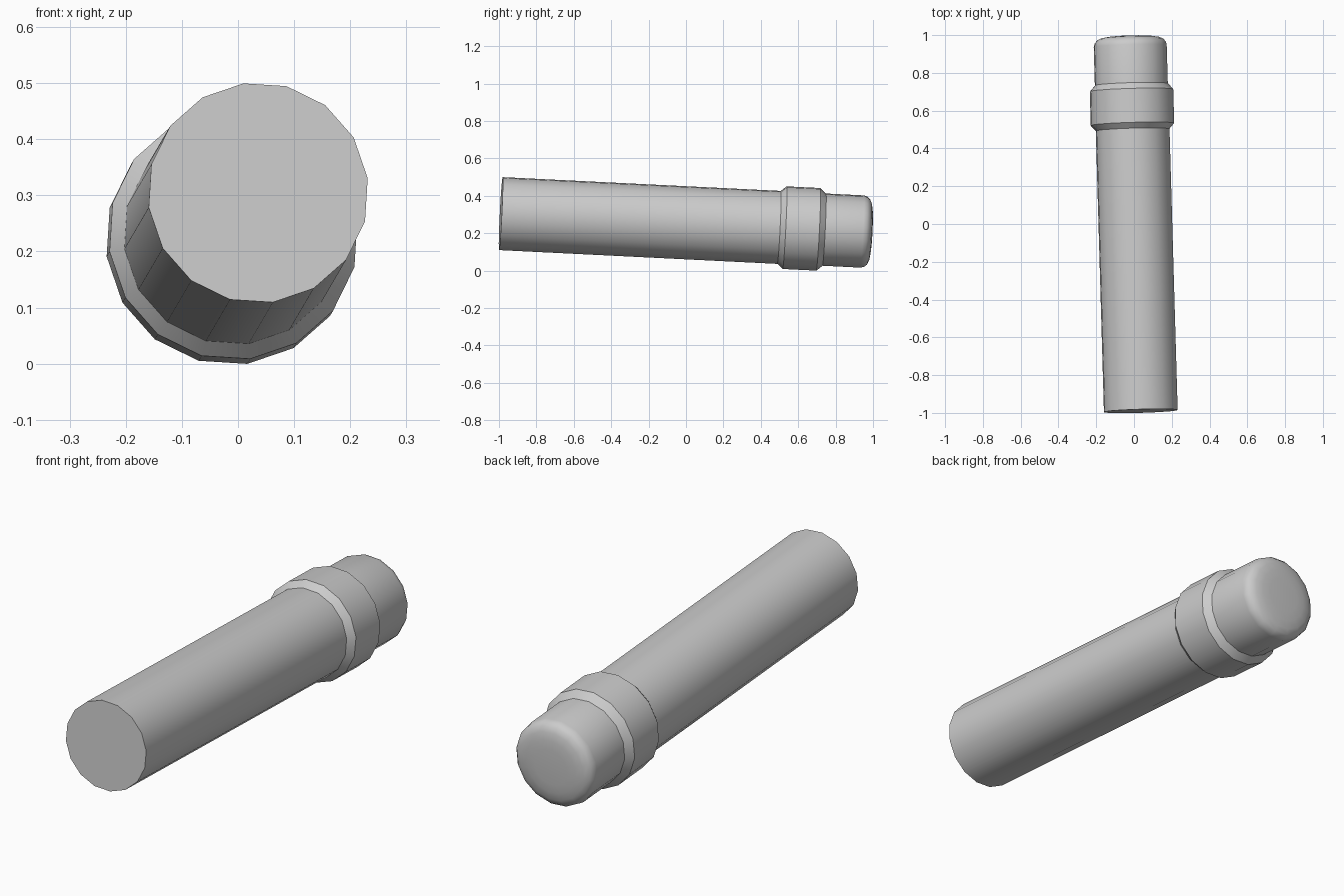
import bpy, bmesh, math
from mathutils import Matrix, Vector

cube = bpy.data.objects.get("Cube")
if cube:
    bpy.data.objects.remove(cube, do_unlink=True)

SIDES = 16
PHASE = math.radians(7.6)

grey = bpy.data.materials.new("plain_grey")
grey.use_nodes = True
color = (0.6, 0.6, 0.6, 1)
grey.diffuse_color = color
grey.node_tree.nodes["Principled BSDF"].inputs["Base Color"].default_value = color

# Shared tilted axis: local y runs from the front end to the back end
origin = Vector((0.036, -0.99, 0.3045))
axis = Vector((-0.029, 1, -0.0495)).normalized()
up = (Vector((0, 0, 1)) - axis * axis.z).normalized()
side = axis.cross(up)
frame = Matrix((side, axis, up)).transposed().to_4x4()
frame.translation = origin


def lathe(name, profile):
    """Revolve (radius, distance) pairs around the axis and close both ends."""
    bm = bmesh.new()
    rings = []
    for radius, dist in profile:
        angles = [PHASE + math.tau * i / SIDES for i in range(SIDES)]
        rings.append([bm.verts.new((radius * math.cos(a), dist, radius * math.sin(a)))
                      for a in angles])
    for a, b in zip(rings, rings[1:]):
        for i in range(SIDES):
            j = (i + 1) % SIDES
            bm.faces.new((a[i], a[j], b[j], b[i]))
    bm.faces.new(rings[0])
    bm.faces.new(rings[-1])
    bmesh.ops.recalc_face_normals(bm, faces=bm.faces)
    mesh = bpy.data.meshes.new(name)
    bm.to_mesh(mesh)
    bm.free()
    mesh.materials.append(grey)
    obj = bpy.data.objects.new(name, mesh)
    bpy.context.collection.objects.link(obj)
    obj.matrix_world = frame
    bpy.ops.object.select_all(action='DESELECT')
    obj.select_set(True)
    bpy.context.view_layer.objects.active = obj
    bpy.ops.object.shade_smooth_by_angle(angle=math.radians(35))
    return obj


# Long straight tube
lathe("body", [(0.197, 0), (0.197, 1.55)])
# Chamfered band
lathe("collar", [(0.195, 1.488), (0.223, 1.52), (0.223, 1.70), (0.194, 1.733)])
# Rounded end cap
lathe("end_cap", [(0.195, 1.65), (0.195, 1.935), (0.19, 1.954), (0.177, 1.969),
                  (0.155, 1.979), (0.12, 1.985), (0.08, 1.988)])
